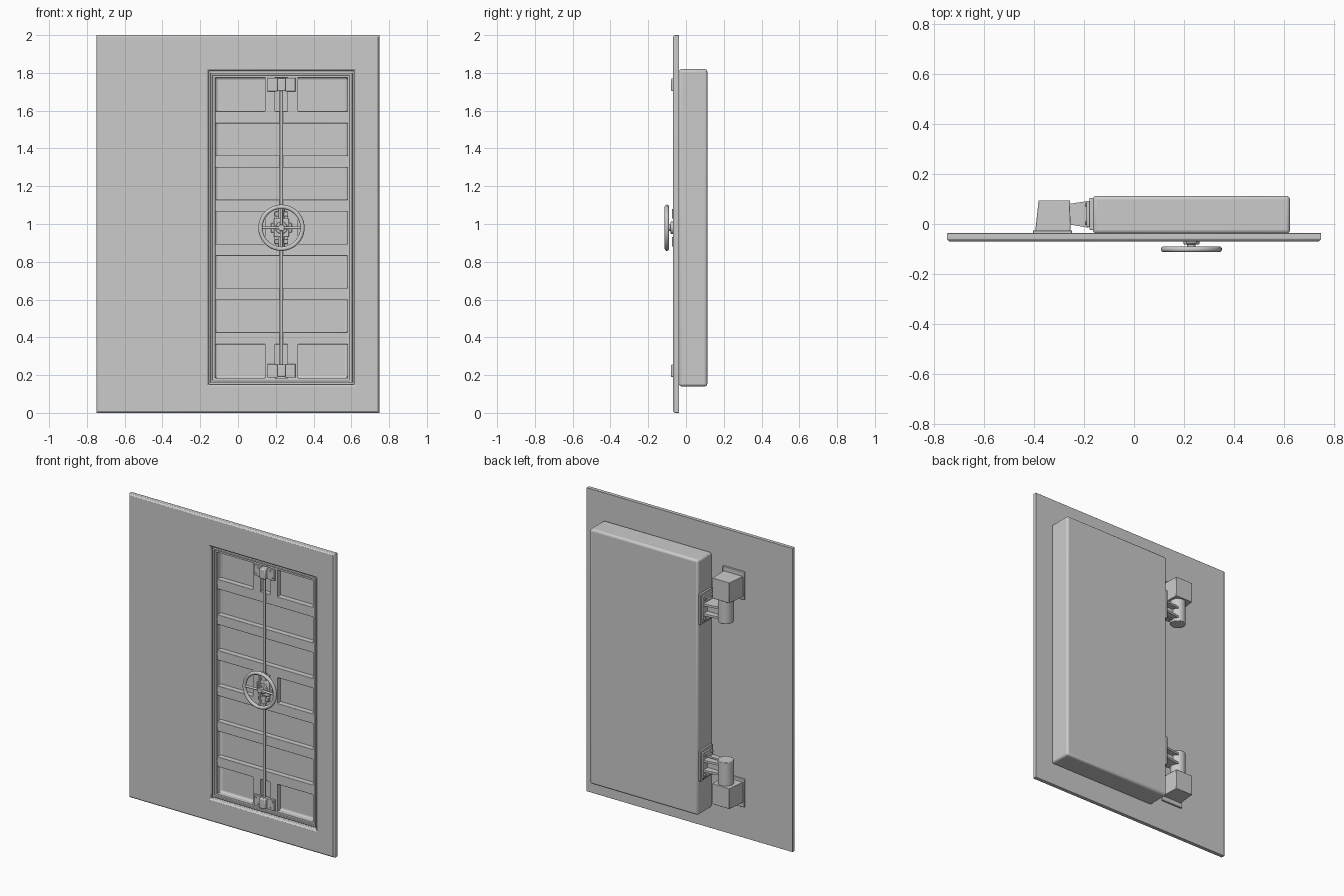
import bpy, bmesh, math
from mathutils import Matrix, Vector

if "Cube" in bpy.data.objects:
    bpy.data.objects.remove(bpy.data.objects["Cube"])

CX, CZ = 0.23, 0.98          # door centre


def finish(name, bm, bevel=0.0, seg=2):
    bmesh.ops.recalc_face_normals(bm, faces=bm.faces)
    me = bpy.data.meshes.new(name)
    bm.to_mesh(me)
    bm.free()
    ob = bpy.data.objects.new(name, me)
    bpy.context.collection.objects.link(ob)
    if bevel:
        m = ob.modifiers.new("Bevel", "BEVEL")
        m.width, m.segments, m.limit_method = bevel, seg, "ANGLE"
    bpy.ops.object.select_all(action="DESELECT")
    ob.select_set(True)
    bpy.context.view_layer.objects.active = ob
    bpy.ops.object.shade_smooth_by_angle(angle=math.radians(35))
    return ob


def box(name, x0, x1, y0, y1, z0, z1, bevel=0.0):
    bm = bmesh.new()
    size = (abs(x1 - x0), abs(y1 - y0), abs(z1 - z0))
    mid = Vector((x0 + x1, y0 + y1, z0 + z1)) / 2
    bmesh.ops.create_cube(bm, size=1, matrix=Matrix.Translation(mid) @ Matrix.Diagonal((*size, 1)))
    return finish(name, bm, bevel)


def loft(name, rings, closed=False, bevel=0.0, seg=2):
    """Nested rectangles (half width, half height, y, centre x, centre z) joined in order."""
    bm = bmesh.new()
    loops = []
    for hx, hz, y, cx, cz in rings:
        loops.append([bm.verts.new((cx + a * hx, y, cz + b * hz))
                      for a, b in ((-1, -1), (1, -1), (1, 1), (-1, 1))])
    pairs = list(zip(loops, loops[1:])) + ([(loops[-1], loops[0])] if closed else [])
    for p, q in pairs:
        for i in range(4):
            j = (i + 1) % 4
            bm.faces.new((p[i], p[j], q[j], q[i]))
    if not closed:
        bm.faces.new(loops[0])
        bm.faces.new(loops[-1])
    return finish(name, bm, bevel, seg)


def rod(name, p, q, r, sides=24, bevel=0.0):
    bm = bmesh.new()
    p, q = Vector(p), Vector(q)
    rot = (q - p).to_track_quat("Z", "Y").to_matrix().to_4x4()
    bmesh.ops.create_cone(bm, cap_ends=True, segments=sides, radius1=r, radius2=r,
                          depth=(q - p).length, matrix=Matrix.Translation((p + q) / 2) @ rot)
    return finish(name, bm, bevel)


def prism(name, pts, z0, z1, bevel=0.0):
    """Plan outline (x, y) extruded in z."""
    bm = bmesh.new()
    f = bm.faces.new([bm.verts.new((x, y, z0)) for x, y in pts])
    ext = bmesh.ops.extrude_face_region(bm, geom=[f])
    bmesh.ops.translate(bm, vec=(0, 0, z1 - z0),
                        verts=[v for v in ext["geom"] if isinstance(v, bmesh.types.BMVert)])
    return finish(name, bm, bevel)


# wall plate with its doorway
D = (CX, CZ)
loft("wall_plate", [(0.75, 1, -0.037, 0, 1), (0.75, 1, -0.061, 0, 1), (0.741, 0.991, -0.07, 0, 1),
                    (0.394, 0.839, -0.07, *D), (0.384, 0.829, -0.06, *D),
                    (0.384, 0.829, -0.037, *D)], closed=True, bevel=0.002)

# door slab with shallow front pocket, and the sealing rim around the pocket
loft("door_slab", [(0.395, 0.84, 0.113, *D), (0.395, 0.84, -0.0385, *D),
                   (0.351, 0.797, -0.0385, *D), (0.351, 0.797, -0.01, *D)], bevel=0.015, seg=3)
loft("door_rim", [(0.375, 0.82, -0.035, *D), (0.375, 0.82, -0.058, *D), (0.364, 0.81, -0.058, *D),
                  (0.362, 0.808, -0.05, *D), (0.35, 0.796, -0.05, *D), (0.35, 0.796, -0.01, *D)],
     closed=True, bevel=0.002)

# horizontal stiffening ribs
for i in range(6):
    z = CZ + (i - 2.5) * 0.234
    box("door_rib", CX - 0.351, CX + 0.351, -0.045, -0.005, z - 0.032, z + 0.032, 0.002)

# posts flanking the lock bar at the middle, top and bottom
for a in (-1, 1):
    box("centre_post", CX + a * 0.033, CX + a * 0.088, -0.045, -0.005, CZ - 0.09, CZ + 0.09)
    for s in (-1, 1):
        box("end_post", CX + a * 0.033, CX + a * 0.088, -0.045, -0.005,
            CZ + s * 0.61, CZ + s * 0.796)

for s in (-1, 1):
    # lock bars with sleeves and end brackets
    rod("lock_bar", (CX, -0.055, CZ + s * 0.03), (CX, -0.055, CZ + s * 0.79), 0.009)
    rod("bar_sleeve", (CX, -0.057, CZ + s * 0.05), (CX, -0.057, CZ + s * 0.10), 0.016)
    box("bar_guide", CX - 0.036, CX + 0.036, -0.064, -0.04, CZ + s * 0.06, CZ + s * 0.085, 0.003)
    box("bracket_barrel", CX - 0.022, CX + 0.022, -0.079, -0.03, CZ + s * 0.723, CZ + s * 0.79, 0.006)
    for a in (-1, 1):
        box("bracket_flange", CX + a * 0.02, CX + a * 0.074, -0.058, -0.04,
            CZ + s * 0.722, CZ + s * 0.793, 0.002)
        for h in (0.737, 0.778):
            x, z = CX + a * (0.06 if h < 0.75 else 0.045), CZ + s * h
            rod("bracket_bolt", (x, -0.055, z), (x, -0.062, z), 0.006, 6)

# gearbox and hub
box("gearbox", CX - 0.04, CX + 0.04, -0.068, -0.03, CZ - 0.05, CZ + 0.05, 0.006)
box("gearbox_flange", CX - 0.055, CX + 0.055, -0.052, -0.03, CZ - 0.025, CZ + 0.025, 0.003)
rod("hub_base", (CX, -0.06, CZ), (CX, -0.082, CZ), 0.032, 32, 0.004)
rod("hub_shaft", (CX, -0.07, CZ), (CX, -0.107, CZ), 0.017, 24, 0.003)

# handwheel
bpy.ops.mesh.primitive_torus_add(major_radius=0.111, minor_radius=0.0115, major_segments=64,
                                 minor_segments=16, location=(CX, -0.1015, CZ),
                                 rotation=(math.pi / 2, 0, 0))
bpy.context.object.name = "handwheel_rim"
bpy.ops.object.shade_smooth_by_angle(angle=math.radians(60))
for k in range(4):
    t = k * math.pi / 2
    c, d = math.cos(t), math.sin(t)
    rod("handwheel_spoke", (CX + 0.01 * c, -0.098, CZ + 0.01 * d),
        (CX + 0.108 * c, -0.1015, CZ + 0.108 * d), 0.007, 16)

# rear hinges, mirrored above and below the door centre
for s in (-1, 1):
    def Z(h):
        return CZ + s * h
    # fixed block on the wall
    box("hinge_base", -0.405, -0.248, -0.04, -0.026, Z(0.59), Z(0.775), 0.003)
    prism("hinge_block", [(-0.396, -0.03), (-0.254, -0.03), (-0.257, 0.095), (-0.382, 0.095)],
          Z(0.61), Z(0.745), 0.003)
    # pivot barrel
    rod("hinge_barrel", (-0.317, 0.038, Z(0.455)), (-0.317, 0.038, Z(0.62)), 0.048, 32, 0.004)
    # arm: two tapered flanges and a web
    arm = [(-0.30, 0.005), (-0.30, 0.075), (-0.182, 0.092), (-0.182, -0.015)]
    for h in (0.475, 0.54):
        prism("arm_flange", arm, Z(h), Z(h + 0.014))
    box("arm_web", -0.30, -0.182, 0.03, 0.046, Z(0.47), Z(0.55))
    # mounting plates on the door edge
    box("hinge_pad", -0.178, -0.16, -0.024, 0.105, Z(0.415), Z(0.615), 0.003)
    box("hinge_plate", -0.19, -0.174, -0.012, 0.093, Z(0.43), Z(0.60), 0.003)
    for y in (0.004, 0.077):
        for h in (0.45, 0.58):
            rod("hinge_bolt", (-0.186, y, Z(h)), (-0.197, y, Z(h)), 0.009, 6)
